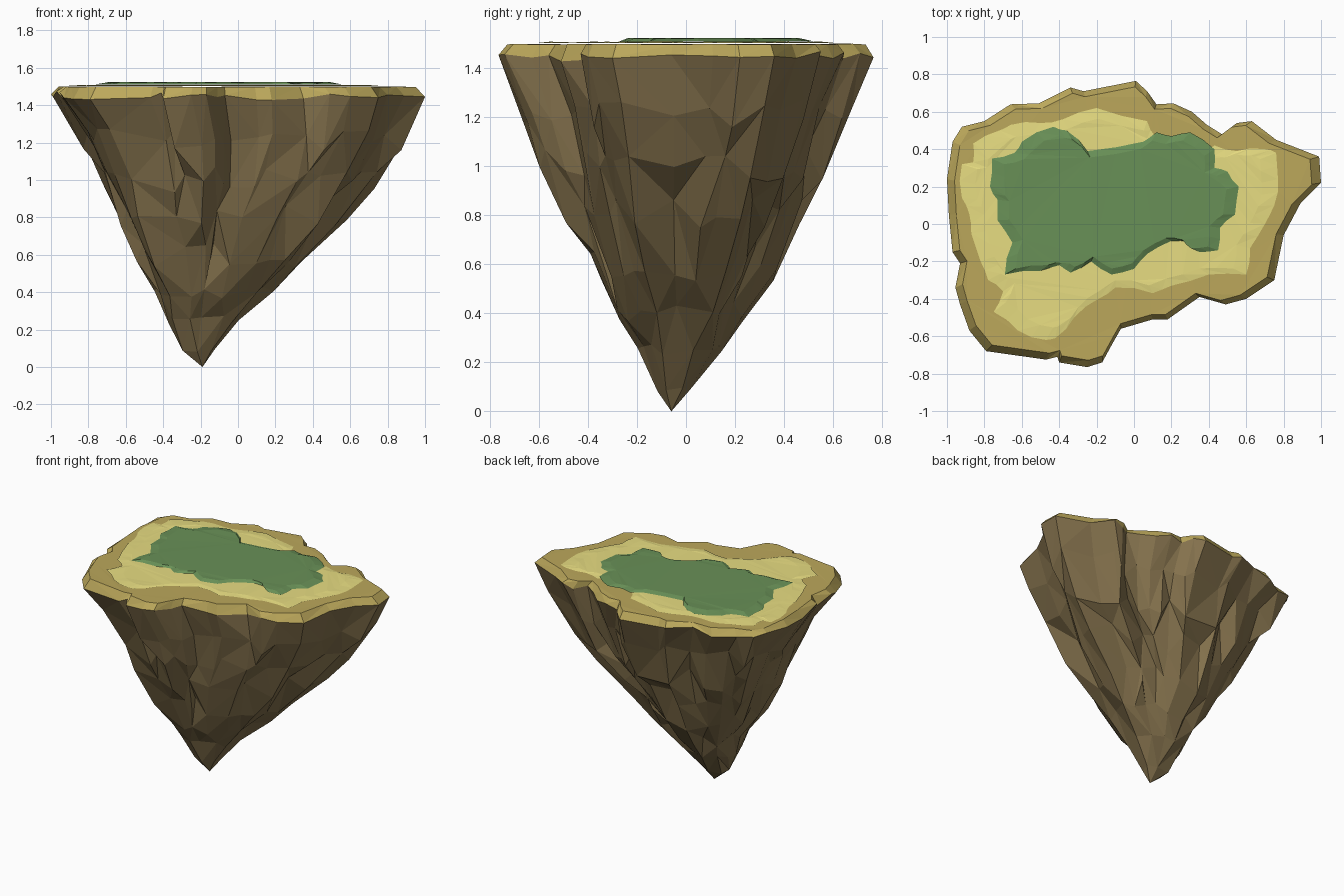
import bpy, bmesh, math, random
from mathutils import Vector

if "Cube" in bpy.data.objects:
    bpy.data.objects.remove(bpy.data.objects["Cube"])

random.seed(7)

# Plan outlines, counter-clockwise from the right-hand end
RIM = [(.99, .36), (.76, .45), (.63, .55), (.55, .54), (.47, .48), (.39, .53), (.31, .60), (.21, .645),
       (.12, .64), (.07, .71), (.01, .765), (-.27, .71), (-.34, .73), (-.51, .645), (-.66, .64),
       (-.80, .55), (-.92, .52), (-.97, .44), (-1, .24), (-.99, .05), (-.97, -.15), (-.93, -.21),
       (-.955, -.34), (-.93, -.43), (-.88, -.57), (-.79, -.68), (-.47, -.725), (-.41, -.71), (-.40, -.74),
       (-.25, -.765), (-.17, -.74), (-.11, -.63), (-.07, -.56), (.10, -.51), (.18, -.51), (.35, -.39),
       (.49, -.43), (.60, -.40), (.75, -.30), (.80, -.06), (.89, .11), (1, .22)]
SAND = [(.77, .24), (.76, .38), (.70, .40), (.55, .39), (.43, .42), (.41, .38), (.12, .46), (.07, .55),
        (-.20, .62), (-.38, .56), (-.50, .54), (-.66, .53), (-.72, .50), (-.86, .43), (-.86, .33),
        (-.92, .32), (-.92, .14), (-.88, .05), (-.87, -.05), (-.82, -.20), (-.78, -.30), (-.70, -.36),
        (-.75, -.47), (-.62, -.57), (-.47, -.62), (-.42, -.61), (-.32, -.50), (-.19, -.40), (-.10, -.34),
        (.10, -.37), (.20, -.33), (.40, -.27), (.60, -.27), (.62, -.13), (.70, 0), (.75, .10)]
GRASS = [(.56, .20), (.50, .28), (.43, .30), (.43, .40), (.30, .49), (.20, .47), (.12, .49), (.05, .44),
         (-.25, .39), (-.36, .50), (-.43, .52), (-.60, .44), (-.64, .38), (-.76, .35), (-.77, .20),
         (-.73, .13), (-.73, .02), (-.65, -.10), (-.69, -.27), (-.50, -.25), (-.40, -.22), (-.34, -.26),
         (-.23, -.20), (-.12, -.27), (0, -.24), (.07, -.16), (.20, -.09), (.30, -.10), (.35, -.15),
         (.45, -.14), (.46, -.02), (.54, .05)]
# Rock cross-sections: z, x min, x max, y min, y max
LEVELS = [(1.22, -.86, .905, -.665, .67), (1.0, -.74, .755, -.58, .575), (.80, -.66, .57, -.50, .475),
          (.60, -.555, .36, -.40, .37), (.40, -.44, .19, -.285, .25), (.26, -.375, .01, -.21, .165),
          (.09, -.30, -.12, -.13, .03)]
TIP = (-.19, -.06, 0)


def material(name, color):
    m = bpy.data.materials.new(name)
    m.diffuse_color = (*color, 1)
    m.use_nodes = True
    m.node_tree.nodes["Principled BSDF"].inputs["Base Color"].default_value = m.diffuse_color
    return m


def loft(name, rings, mat, top_cap=False, tip=None, merge_below=None):
    """Join rings (listed from top to bottom) with flat triangles."""
    bm = bmesh.new()
    rows = [[bm.verts.new(p) for p in r] for r in rings]
    n = len(rows[0])
    for a, b in zip(rows, rows[1:]):
        for i in range(n):
            j = (i + 1) % n
            if random.random() < .5:
                bm.faces.new((a[i], b[i], b[j]))
                bm.faces.new((a[i], b[j], a[j]))
            else:
                bm.faces.new((a[i], b[i], a[j]))
                bm.faces.new((a[j], b[i], b[j]))
    if top_cap:
        bmesh.ops.triangulate(bm, faces=[bm.faces.new(rows[0])])
    if tip:
        t = bm.verts.new(tip)
        for i in range(n):
            bm.faces.new((rows[-1][i], t, rows[-1][(i + 1) % n]))
    if merge_below:
        low = [v for v in bm.verts if v.co.z < merge_below]
        bmesh.ops.remove_doubles(bm, verts=low, dist=.075)
    bmesh.ops.recalc_face_normals(bm, faces=bm.faces)
    me = bpy.data.meshes.new(name)
    bm.to_mesh(me)
    bm.free()
    me.materials.append(mat)
    ob = bpy.data.objects.new(name, me)
    bpy.context.collection.objects.link(ob)
    return ob


def scaled(outline, s, z, dz=0.0, centre=(-.1, .05)):
    c = Vector(centre)
    return [(*(c + (Vector(p) - c) * s), z + random.uniform(-dz, dz)) for p in outline]


def section(z, x0, x1, y0, y1):
    """Rim outline fitted to the box of one level, roughened into crags."""
    cx, cy = (x0 + x1) / 2, (y0 + y1) / 2
    k = min(1, z / .6)
    ring = []
    for x, y in RIM:
        # hollows fill out a little towards the bottom
        fill = max(1, (.86 - .14 * z) / math.hypot(x, y / .765))
        r = fill * (1 + random.uniform(-.04, .03))
        px = cx + x * (x1 - x0) / 2 * r
        py = cy + y / .765 * (y1 - y0) / 2 * r
        ring.append((px, py, z + random.uniform(-.07, .07) * k))
    return ring


def subdivide_outline(pts):
    """Add a slightly wandering midpoint to every edge."""
    out = []
    for a, b in zip(pts, pts[1:] + pts[:1]):
        d = Vector(b) - Vector(a)
        m = Vector(a) + d / 2 + Vector((d.y, -d.x)) * random.uniform(-.08, .08)
        out += [a, tuple(m)]
    return out


rock = material("rock", (.235, .17, .075))
earth = material("earth", (.50, .39, .105))
sand = material("sand", (.80, .72, .22))
grass = material("grass", (.14, .28, .095))

# Craggy underside tapering to a point; the lip sits a little higher at the back
lip = [(x, y, z + .02 * max(0, y)) for x, y, z in scaled(RIM, 1, 1.45, .025)]
loft("rock_underside", [lip] + [section(*l) for l in LEVELS], rock, tip=TIP, merge_below=1.1)

# Earth rim with sloping edge and flat top
loft("earth_rim", [scaled(RIM, .955, 1.498, .002), lip], earth, top_cap=True)

# Thin sand and grass layers, each gently mounded
for name, outline, mat, z0, z1 in (("sand_layer", SAND, sand, 1.502, 1.507),
                                   ("grass_layer", GRASS, grass, 1.510, 1.522)):
    pts = subdivide_outline(outline)
    loft(name, [scaled(pts, .9, z1, .002), scaled(pts, 1, z0)], mat, top_cap=True)
